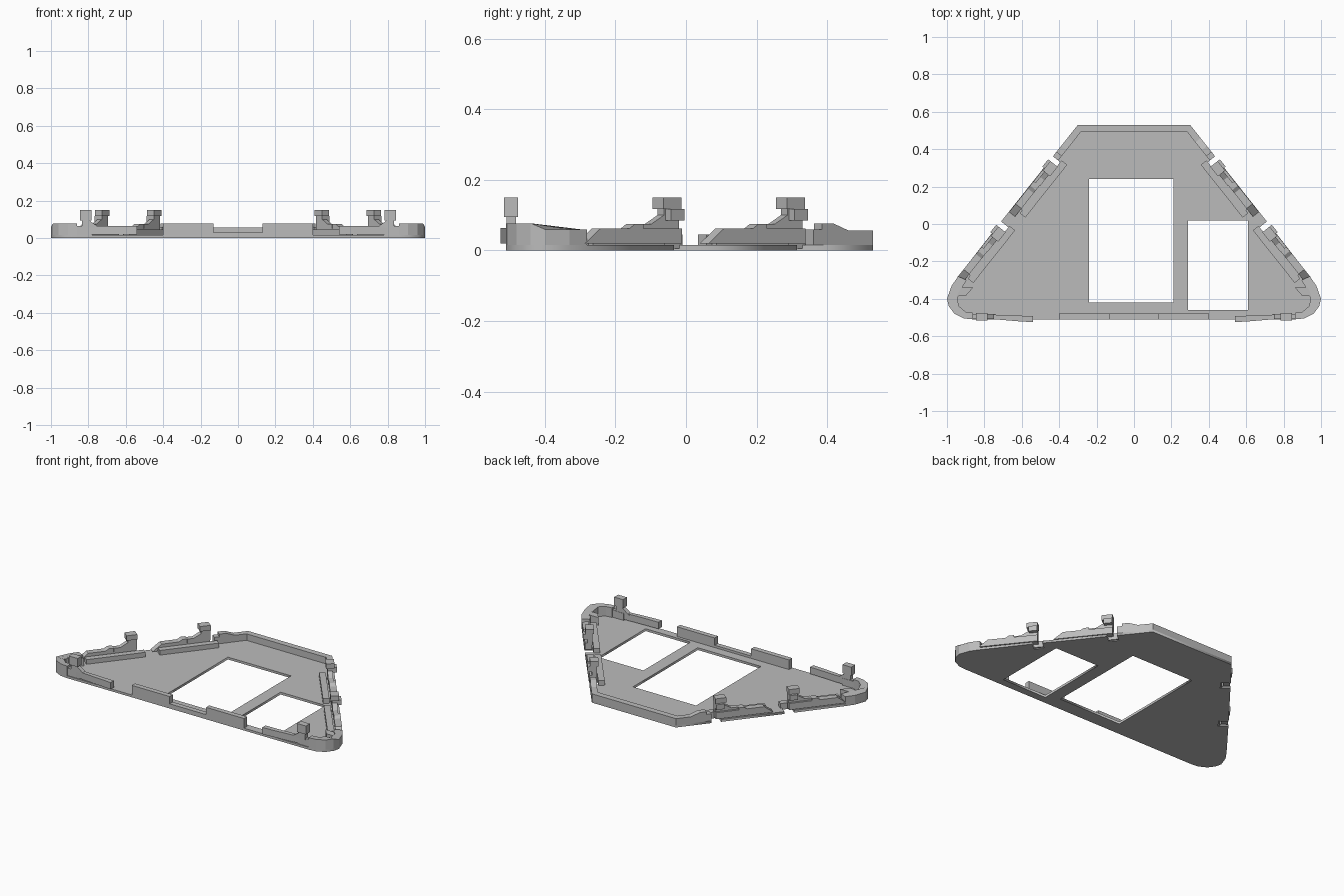
import bpy, bmesh
from mathutils import Vector

cube = bpy.data.objects.get("Cube")
if cube:
    bpy.data.objects.remove(cube, do_unlink=True)

GREY = (0.5, 0.5, 0.5, 1)
grey = bpy.data.materials.new("grey plastic")
grey.use_nodes = True
grey.diffuse_color = GREY
grey.node_tree.nodes["Principled BSDF"].inputs["Base Color"].default_value = GREY

FLOOR = 0.015
EDGE = Vector((0.30, 0.53))           # start of the slanted edge
ALONG = Vector((0.622, -0.783))       # direction along it
INWARD = Vector((-0.783, -0.622))     # direction into the plate


def edge_point(s, d):
    return EDGE + ALONG * s + INWARD * d


def prism(name, base, offset):
    """Closed solid from a polygon and an extrusion vector."""
    bm = bmesh.new()
    face = bm.faces.new([bm.verts.new(p) for p in base])
    new = bmesh.ops.extrude_face_region(bm, geom=[face], use_keep_orig=True)["geom"]
    bmesh.ops.translate(bm, vec=offset,
                        verts=[v for v in new if isinstance(v, bmesh.types.BMVert)])
    bmesh.ops.recalc_face_normals(bm, faces=bm.faces)
    mesh = bpy.data.meshes.new(name)
    bm.to_mesh(mesh)
    bm.free()
    mesh.materials.append(grey)
    obj = bpy.data.objects.new(name, mesh)
    bpy.context.collection.objects.link(obj)
    return obj


def block(name, x0, x1, y0, y1, z0, z1):
    pts = [(x0, y0, z0), (x1, y0, z0), (x1, y1, z0), (x0, y1, z0)]
    return prism(name, pts, Vector((0, 0, z1 - z0)))


def sides(name, base, offset):
    """The same solid on the left (+x) and right (-x)."""
    made = []
    for label, m in (("left", 1), ("right", -1)):
        pts = [(m * p[0], p[1], p[2]) for p in base]
        made.append(prism(f"{label}_{name}", pts,
                          Vector((m * offset[0], offset[1], offset[2]))))
    return made


def edge_profile(name, start, profile, d0, d1):
    """Height profile running along both slanted edges."""
    base = [(*edge_point(start + s, d0), z) for s, z in profile]
    sides(name, base, (*(INWARD * (d1 - d0)), 0))


def front_profile(name, profile, y0, y1):
    sides(name, [(x, y0, z) for x, z in profile], (0, y1 - y0, 0))


# Floor plate with notches and two rectangular openings
corner = [(0.94, -0.28), (0.975, -0.33), (1.0, -0.40), (0.99, -0.44),
          (0.96, -0.48), (0.91, -0.505), (0.86, -0.51)]
half = [tuple(EDGE)]
for s in (0.215, 0.66):
    half += [tuple(edge_point(a, d)) for a, d in
             ((s, 0), (s, 0.06), (s + 0.06, 0.06), (s + 0.06, 0))]
half += corner
outline = half + [(-x, y) for x, y in reversed(half)]


def rectangle(x0, x1, y0, y1):
    return [(x0, y0), (x1, y0), (x1, y1), (x0, y1)]


curve = bpy.data.curves.new("floor_curve", "CURVE")
curve.dimensions = "2D"
curve.fill_mode = "BOTH"
curve.extrude = FLOOR / 2
for loop in (outline, rectangle(-0.24, 0.21, -0.42, 0.24),
             rectangle(0.29, 0.61, -0.46, 0.02)):
    spline = curve.splines.new("POLY")
    spline.points.add(len(loop) - 1)
    for point, (x, y) in zip(spline.points, loop):
        point.co = (x, y, 0, 1)
    spline.use_cyclic_u = True
curve.materials.append(grey)
floor = bpy.data.objects.new("floor_plate", curve)
bpy.context.collection.objects.link(floor)
floor.location.z = FLOOR / 2
bpy.ops.object.select_all(action="DESELECT")
floor.select_set(True)
bpy.context.view_layer.objects.active = floor
bpy.ops.object.convert(target="MESH")

# Back rim and its stepped ends
prism("back_rim", [(-0.30, 0.53, 0), (0.30, 0.53, 0), (0.28, 0.492, 0),
                   (-0.28, 0.492, 0)], Vector((0, 0, 0.057)))
edge_profile("back_corner_rim", 0, [(0, 0), (0, 0.057), (0.09, 0.057),
             (0.145, 0.077), (0.185, 0.077), (0.185, 0.06), (0.215, 0.06),
             (0.215, 0)], 0, 0.036)

# Slanted edges: inner ledge, outer bar and upright clip, twice per side
clip_parts = {
    "bar": ([(0, 0.02), (0, 0.062), (0.14, 0.062), (0.14, 0.075),
             (0.17, 0.075), (0.19, 0.062), (0.295, 0.062), (0.35, 0.02)], 0.002, 0.042),
    "clip_post": ([(0, 0.05), (0, 0.15), (0.055, 0.15), (0.055, 0.1),
                   (0.1, 0.075), (0.14, 0.075), (0.14, 0.05)], 0.015, 0.045),
    "clip_head": ([(0, 0.118), (0, 0.15), (0.065, 0.15), (0.065, 0.118)], 0.005, 0.055),
    "clip_nub": ([(0, 0.085), (0, 0.118), (0.05, 0.118), (0.05, 0.085)], -0.01, 0.04),
}
for place, start in (("back", 0.243), ("middle", 0.69)):
    edge_profile(f"{place}_ledge", start - 0.04,
                 [(0, 0.005), (0, 0.045), (0.36, 0.045), (0.36, 0.005)], 0.05, 0.088)
    edge_profile(f"{place}_ledge_link", start + 0.04,
                 [(0, 0.005), (0, 0.04), (0.26, 0.04), (0.26, 0.005)], 0.03, 0.06)
    for part, (profile, d0, d1) in clip_parts.items():
        edge_profile(f"{place}_{part}", start, profile, d0, d1)

# Rounded front corners, taller towards the front
inner = [(0.86, -0.475), (0.90, -0.47), (0.935, -0.44), (0.945, -0.40),
         (0.925, -0.35), (0.895, -0.30)]
for obj in sides("corner_wall", [(x, y, 0) for x, y in corner + inner], (0, 0, 0.06)):
    for v in obj.data.vertices:
        if v.co.z > 0.01 and v.co.y < -0.42:
            v.co.z = 0.077
sides("corner_hook", [(0.86, -0.34, 0.01), (0.93, -0.34, 0.01),
                      (0.95, -0.385, 0.01), (0.90, -0.385, 0.01)], (0, 0, 0.055))

# Front wall: two tall sections with a low sill between
block("front_sill", -0.13, 0.13, -0.51, -0.478, 0, 0.03)
for label, x in (("left", 0.13), ("right", -0.40)):
    block(f"{label}_front_wall", x, x + 0.27, -0.51, -0.478, 0, 0.077)

# Front clips: flared bar, post, ramp and head
sides("front_bar", [(0.54, -0.525, 0.02), (0.62, -0.52, 0.02), (0.80, -0.505, 0.02),
                    (0.865, -0.505, 0.02), (0.865, -0.48, 0.02),
                    (0.62, -0.49, 0.02), (0.54, -0.492, 0.02)], (0, 0, 0.043))
front_profile("front_bar_foot", [(0.78, 0.005), (0.78, 0.06), (0.87, 0.06),
                                 (0.87, 0.005)], -0.505, -0.48)
front_profile("front_post", [(0.74, 0.055), (0.79, 0.09), (0.79, 0.15),
                             (0.835, 0.15), (0.835, 0.055)], -0.508, -0.482)
front_profile("front_head", [(0.782, 0.095), (0.782, 0.15), (0.845, 0.15),
                             (0.845, 0.095)], -0.516, -0.476)
